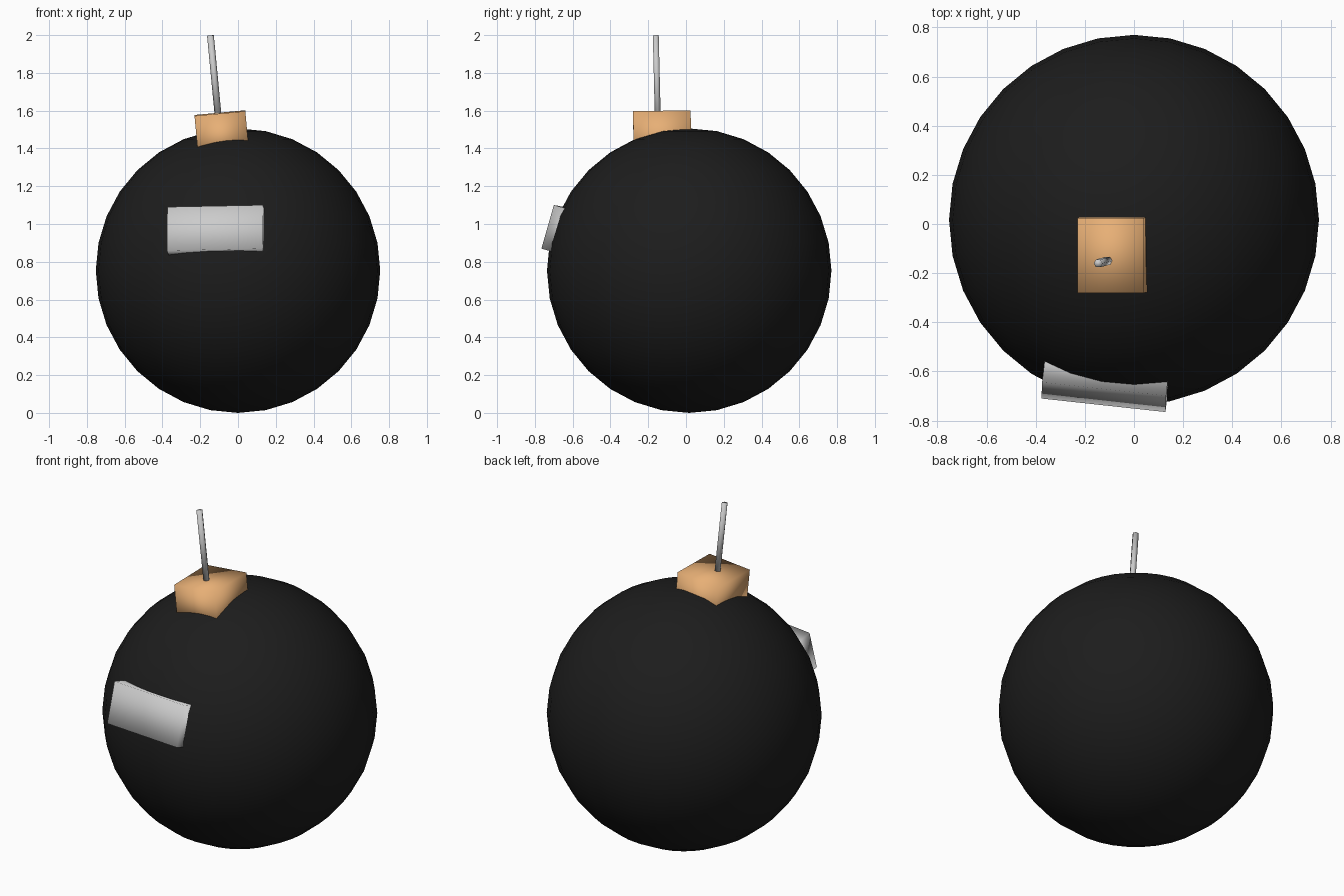
import bpy
from mathutils import Vector, Matrix

if "Cube" in bpy.data.objects:
    bpy.data.objects.remove(bpy.data.objects["Cube"])


def finish(name, colour=None):
    ob = bpy.context.object
    ob.name = name
    bpy.ops.object.shade_smooth()
    if colour:
        mat = bpy.data.materials.new(name + "_colour")
        mat.diffuse_color = (*colour, 1)
        mat.use_nodes = True
        mat.node_tree.nodes["Principled BSDF"].inputs["Base Color"].default_value = mat.diffuse_color
        ob.data.materials.append(mat)
    return ob


def block(name, face_centre, u, v, size, colour=None):
    """Box whose outer face is centred at face_centre and spanned by u, v."""
    u = Vector(u).normalized()
    n = u.cross(Vector(v)).normalized()
    v = n.cross(u)
    rot = Matrix((u, v, n)).transposed()
    bpy.ops.mesh.primitive_cube_add(
        size=1, location=Vector(face_centre) - n * size[2] / 2,
        rotation=rot.to_euler())
    bpy.context.object.scale = size
    return finish(name, colour)


# round body
bpy.ops.mesh.primitive_uv_sphere_add(segments=32, ring_count=16, radius=0.753,
                                     location=(0, 0.017, 0.753))
finish("round_body", (0.012, 0.012, 0.012))

# neck block, sunk into the body
block("neck_block", (-0.096, -0.128, 1.587), (0.27, 0, 0.025), (0, 0.3, 0.005),
      (0.27, 0.305, 0.25), (0.8, 0.43, 0.18))

# front plate, sunk into the body
block("front_plate", (-0.123, -0.705, 0.98), (0.505, -0.055, 0.01),
      (0.01, 0.065, 0.23), (0.508, 0.24, 0.17))

# leaning six-sided fuse
bottom, top = Vector((-0.103, -0.149, 1.55)), Vector((-0.146, -0.16, 1.998))
axis = top - bottom
bpy.ops.mesh.primitive_cylinder_add(
    vertices=6, radius=0.018, depth=axis.length, location=(bottom + top) / 2)
fuse = finish("fuse")
tilt = Vector((0, 0, 1)).rotation_difference(axis)
spin = Matrix.Rotation(0.5236, 3, 'Z').to_quaternion()
fuse.rotation_euler = (tilt @ spin).to_euler()
